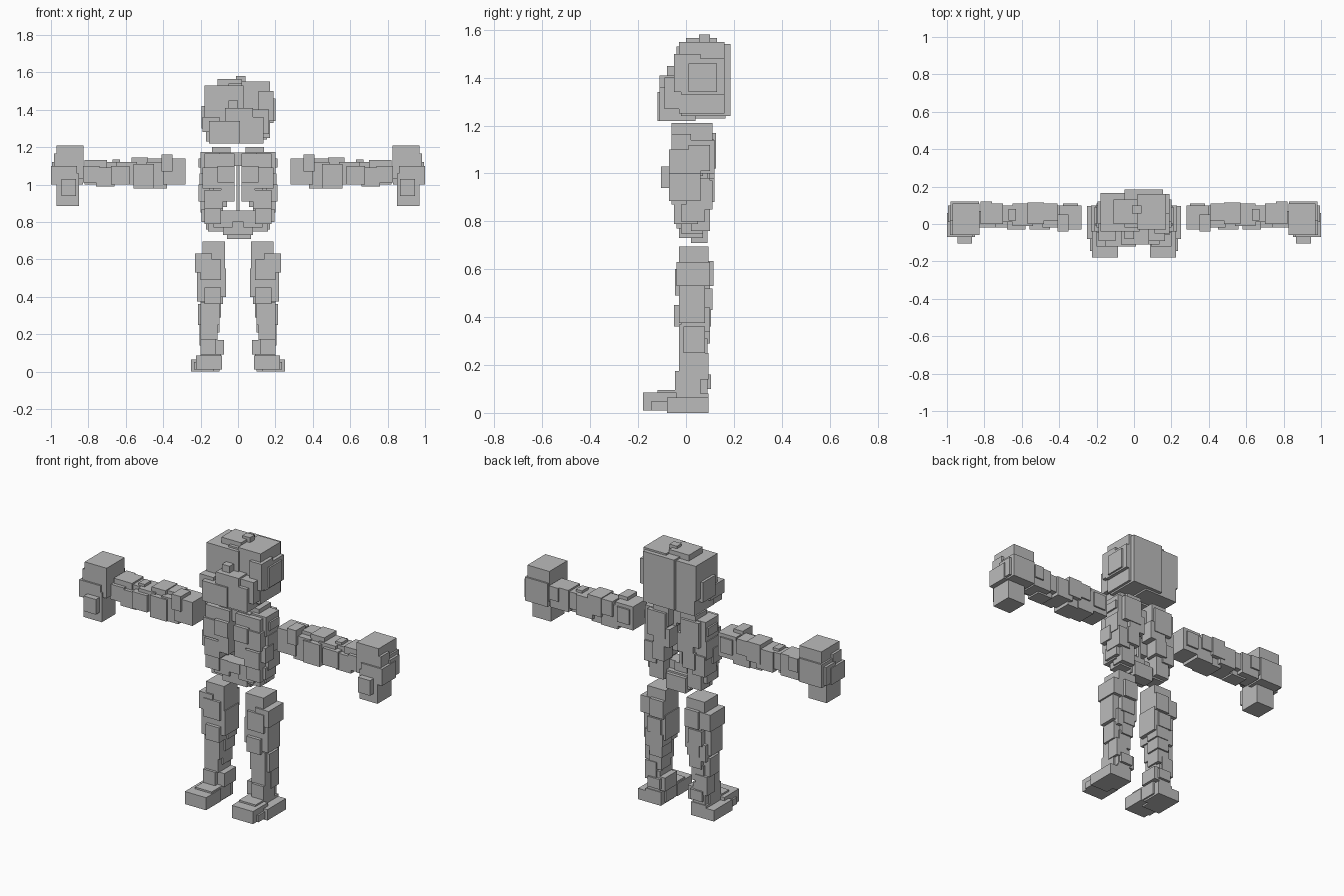
import bpy, bmesh
from mathutils import Matrix, Vector

grey = bpy.data.materials.new("stone grey")
grey.diffuse_color = (0.5, 0.5, 0.5, 1)


def blocks(name, boxes, mirror=False):
    """One object from boxes given as x0, x1, y0, y1, z0, z1."""
    bm = bmesh.new()
    for x0, x1, y0, y1, z0, z1 in boxes:
        for s in ((1, -1) if mirror else (1,)):
            mid = Vector((s * (x0 + x1) / 2, (y0 + y1) / 2, (z0 + z1) / 2))
            size = Matrix.Diagonal((x1 - x0, y1 - y0, z1 - z0, 1))
            bmesh.ops.create_cube(bm, size=1, matrix=Matrix.Translation(mid) @ size)
    me = bpy.data.meshes.new(name)
    bm.to_mesh(me)
    bm.free()
    me.materials.append(grey)
    bpy.context.collection.objects.link(bpy.data.objects.new(name, me))


# Head: skull, face and jaw blocks
blocks("skull", [
    (-0.18, 0.03, -0.04, 0.165, 1.32, 1.53),
    (-0.05, 0.155, -0.02, 0.185, 1.24, 1.54),
    (-0.11, 0.02, 0.00, 0.13, 1.42, 1.565),
    (0.02, 0.17, -0.03, 0.16, 1.25, 1.55),
    (0.10, 0.19, -0.02, 0.16, 1.33, 1.48),
    (0.12, 0.20, 0.01, 0.13, 1.34, 1.46),
    (-0.01, 0.04, 0.055, 0.10, 1.50, 1.58),
    (-0.17, 0.05, -0.02, 0.165, 1.23, 1.47),
    (-0.195, -0.10, 0.00, 0.12, 1.30, 1.42),
])
blocks("face", [
    (-0.155, 0.01, -0.12, 0.04, 1.22, 1.34),
    (0.00, 0.135, -0.11, 0.04, 1.22, 1.36),
    (-0.07, 0.08, -0.11, 0.02, 1.30, 1.41),
    (0.06, 0.165, -0.09, 0.05, 1.27, 1.40),
    (-0.19, -0.10, -0.09, 0.04, 1.28, 1.36),
    (-0.05, 0.00, -0.08, 0.02, 1.38, 1.45),
    (0.11, 0.19, -0.05, 0.06, 1.34, 1.50),
])

# Torso: two rib halves, open down the middle
blocks("shoulders", [
    (0.04, 0.14, 0.00, 0.11, 1.09, 1.20),
    (0.02, 0.18, -0.05, 0.06, 1.08, 1.165),
    (0.10, 0.20, -0.02, 0.10, 1.06, 1.175),
    (0.05, 0.17, 0.03, 0.125, 1.02, 1.17),
    (0.12, 0.21, 0.00, 0.09, 1.09, 1.14),
], True)
blocks("collar", [(-0.10, 0.10, -0.03, 0.06, 1.10, 1.17)])
blocks("ribs", [
    (0.02, 0.11, -0.07, 0.03, 1.01, 1.10),
    (0.09, 0.19, -0.06, 0.05, 0.98, 1.09),
    (0.13, 0.205, -0.01, 0.10, 0.95, 1.06),
    (0.025, 0.13, 0.04, 0.12, 0.97, 1.08),
    (0.02, 0.09, -0.06, 0.02, 0.91, 1.01),
    (0.08, 0.18, -0.06, 0.03, 0.87, 0.97),
    (0.12, 0.20, 0.00, 0.11, 0.85, 0.97),
    (0.06, 0.14, 0.04, 0.12, 0.88, 0.98),
    (0.15, 0.21, -0.04, 0.04, 0.91, 1.00),
], True)
blocks("spine", [(-0.008, 0.008, 0.03, 0.05, 0.85, 1.11)])
blocks("waist", [
    (0.09, 0.18, -0.05, 0.05, 0.79, 0.89),
    (0.11, 0.195, -0.02, 0.08, 0.80, 0.87),
    (0.08, 0.17, 0.02, 0.10, 0.76, 0.88),
    (0.03, 0.13, -0.04, 0.04, 0.77, 0.86),
    (0.05, 0.16, -0.02, 0.07, 0.75, 0.81),
], True)
blocks("pelvis", [
    (-0.08, 0.08, -0.03, 0.07, 0.73, 0.81),
    (-0.04, 0.04, -0.045, 0.05, 0.80, 0.86),
    (-0.06, 0.07, 0.02, 0.09, 0.71, 0.80),
])

# Arms, stretched out sideways
blocks("upper_arms", [
    (0.28, 0.40, -0.03, 0.10, 1.00, 1.14),
    (0.35, 0.41, -0.04, 0.05, 1.07, 1.16),
    (0.38, 0.49, -0.02, 0.10, 0.98, 1.12),
    (0.41, 0.50, 0.02, 0.11, 1.05, 1.14),
    (0.45, 0.56, -0.03, 0.09, 0.98, 1.11),
    (0.48, 0.57, 0.00, 0.115, 1.03, 1.145),
    (0.30, 0.38, 0.02, 0.11, 1.03, 1.12),
], True)
blocks("forearms", [
    (0.54, 0.65, -0.01, 0.11, 1.00, 1.12),
    (0.58, 0.68, -0.03, 0.06, 1.00, 1.10),
    (0.62, 0.73, 0.01, 0.10, 1.02, 1.12),
    (0.66, 0.76, -0.02, 0.07, 0.99, 1.09),
    (0.70, 0.82, 0.00, 0.11, 1.00, 1.13),
    (0.74, 0.83, -0.02, 0.07, 1.01, 1.10),
    (0.76, 0.82, 0.02, 0.12, 1.05, 1.13),
    (0.63, 0.67, 0.02, 0.08, 1.08, 1.135),
], True)
blocks("hands", [
    (0.825, 0.97, -0.06, 0.11, 1.03, 1.21),
    (0.86, 1.00, -0.07, 0.06, 1.00, 1.10),
    (0.92, 0.985, -0.06, 0.02, 1.00, 1.165),
    (0.85, 0.97, -0.07, 0.06, 0.885, 1.06),
    (0.865, 0.945, -0.105, 0.02, 0.94, 1.03),
    (0.83, 0.98, 0.01, 0.12, 1.00, 1.14),
    (0.90, 0.995, 0.01, 0.10, 1.01, 1.12),
], True)

# Legs
blocks("thighs", [
    (0.07, 0.19, -0.03, 0.095, 0.55, 0.695),
    (0.14, 0.23, -0.04, 0.10, 0.53, 0.63),
    (0.07, 0.16, 0.00, 0.115, 0.53, 0.635),
    (0.09, 0.20, -0.045, 0.06, 0.49, 0.60),
    (0.065, 0.17, -0.03, 0.10, 0.40, 0.55),
    (0.12, 0.22, -0.03, 0.08, 0.375, 0.53),
    (0.09, 0.18, 0.02, 0.11, 0.43, 0.52),
], True)
blocks("knees", [
    (0.09, 0.18, -0.05, 0.05, 0.36, 0.45),
    (0.11, 0.20, -0.02, 0.10, 0.34, 0.44),
    (0.08, 0.16, 0.02, 0.105, 0.36, 0.43),
], True)
blocks("shins", [
    (0.10, 0.20, -0.03, 0.07, 0.25, 0.37),
    (0.14, 0.215, -0.01, 0.08, 0.25, 0.36),
    (0.09, 0.17, 0.01, 0.10, 0.29, 0.37),
    (0.11, 0.20, -0.03, 0.06, 0.17, 0.28),
    (0.10, 0.18, 0.00, 0.09, 0.21, 0.31),
    (0.13, 0.205, 0.02, 0.095, 0.14, 0.25),
], True)
blocks("ankles", [
    (0.075, 0.17, -0.02, 0.09, 0.09, 0.17),
    (0.12, 0.20, -0.045, 0.06, 0.06, 0.175),
    (0.10, 0.18, 0.02, 0.105, 0.10, 0.16),
    (0.11, 0.19, 0.02, 0.09, 0.06, 0.20),
], True)
blocks("feet", [
    (0.085, 0.225, -0.18, -0.04, 0.01, 0.085),
    (0.09, 0.20, -0.12, 0.06, 0.01, 0.095),
    (0.13, 0.25, -0.08, 0.095, 0.00, 0.065),
    (0.10, 0.20, -0.03, 0.095, 0.00, 0.08),
    (0.16, 0.235, -0.145, -0.06, 0.01, 0.05),
], True)
